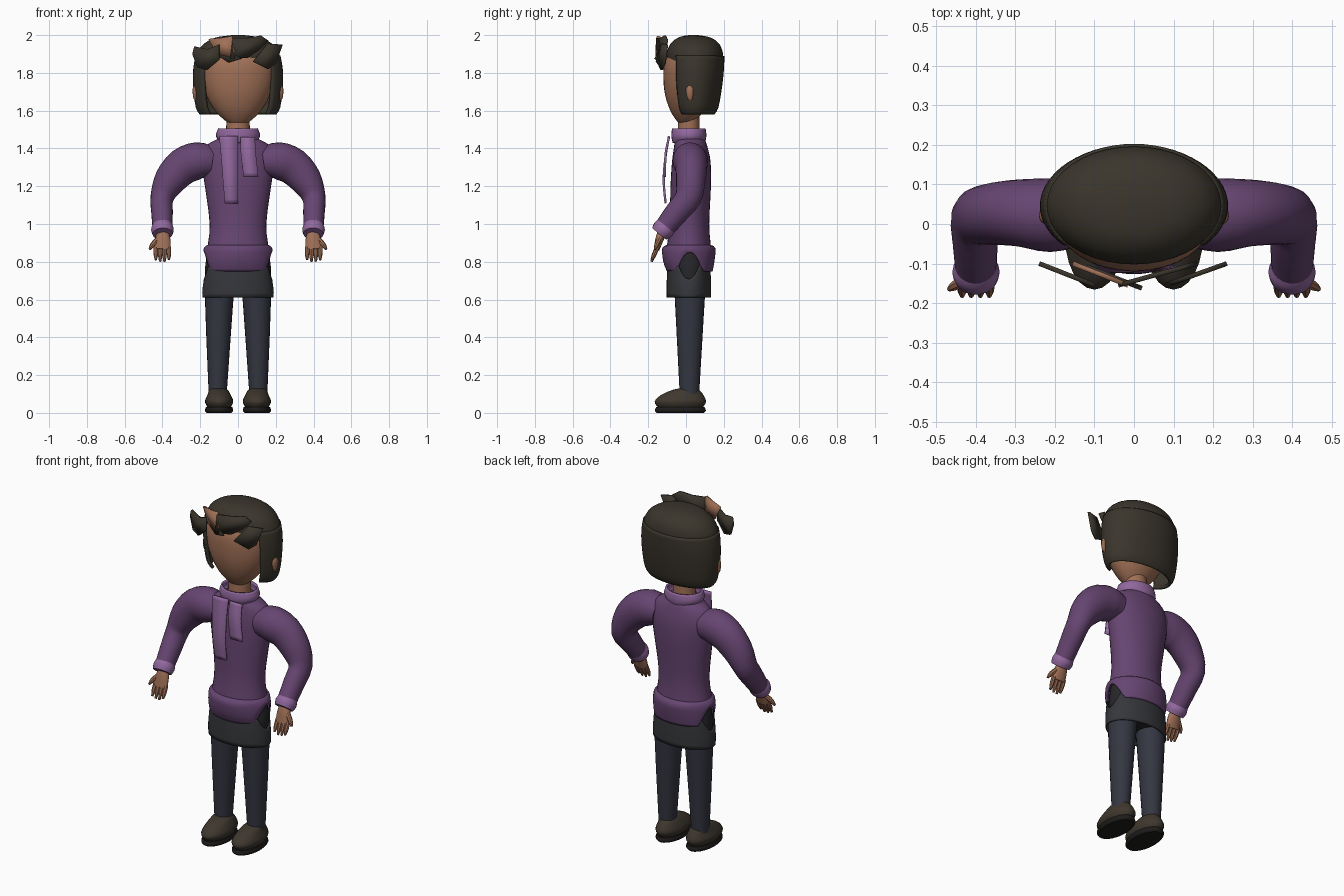
import bpy, bmesh, math
from mathutils import Vector

if "Cube" in bpy.data.objects:
    bpy.data.objects.remove(bpy.data.objects["Cube"])


def material(name, *rgb):
    col = [(c / 255 / 12.92 if c < 11 else ((c / 255 + 0.055) / 1.055) ** 2.4) for c in rgb] + [1]
    m = bpy.data.materials.new(name)
    m.use_nodes = True
    m.diffuse_color = col
    m.node_tree.nodes["Principled BSDF"].inputs["Base Color"].default_value = col
    return m


PURPLE = material("purple knit", 102, 69, 113)
LILAC = material("lilac trim", 146, 104, 158)
PANTS = material("navy trousers", 52, 54, 65)
SKIRT = material("slate skirt", 54, 55, 59)
DARK = material("dark waist", 38, 38, 41)
HAIR = material("dark brown hair", 58, 53, 44)
SKIN = material("warm skin", 160, 112, 86)
SHOE = material("brown shoe", 62, 55, 46)
SOLE = material("black sole", 30, 28, 26)


def build(name, verts, faces, mat, thick=0.0):
    mesh = bpy.data.meshes.new(name)
    mesh.from_pydata(verts, [], faces)
    bm = bmesh.new()
    bm.from_mesh(mesh)
    bmesh.ops.recalc_face_normals(bm, faces=bm.faces)
    bm.to_mesh(mesh)
    bm.free()
    mesh.materials.append(mat)
    ob = bpy.data.objects.new(name, mesh)
    bpy.context.collection.objects.link(ob)
    if thick:
        mod = ob.modifiers.new("thickness", "SOLIDIFY")
        mod.thickness = thick
        mod.offset = 0
    bpy.ops.object.select_all(action="DESELECT")
    ob.select_set(True)
    bpy.context.view_layer.objects.active = ob
    bpy.ops.object.shade_smooth_by_angle(angle=math.radians(40))
    return ob


def smooth_rows(rows, k):
    # Catmull-Rom interpolation of any tuples
    out = []
    for i in range(len(rows) - 1):
        quad = [rows[max(i - 1, 0)], rows[i], rows[i + 1], rows[min(i + 2, len(rows) - 1)]]
        for j in range(k):
            t = j / k
            out.append([0.5 * (2 * b + (c - a) * t + (2 * a - 5 * b + 4 * c - d) * t * t
                               + (3 * b - a - 3 * c + d) * t ** 3) for a, b, c, d in zip(*quad)])
    return out + [list(rows[-1])]


def tube(name, rows, mat, s=1, n=24, k=3, flat=True, arc=None, caps=True, thick=0.0):
    # rows are x, y, z, half width, half depth; flat keeps the rings level
    rows = smooth_rows(rows, k)
    pts = [Vector(r[:3]) for r in rows]
    verts, faces = [], []
    cols = n + 1 if arc else n
    for i, r in enumerate(rows):
        a, b = Vector((0, 1, 0)), Vector((1, 0, 0))
        if not flat:
            t = (pts[min(i + 1, len(pts) - 1)] - pts[max(i - 1, 0)]).normalized()
            a = (a - t * a.dot(t)).normalized()
            b = t.cross(a)
        for j in range(cols):
            w = arc[0] + (arc[1] - arc[0]) * j / n if arc else math.tau * j / n
            p = pts[i] + b * r[3] * math.cos(w) + a * r[4] * math.sin(w)
            verts.append((p.x * s, p.y, p.z))
    for i in range(len(rows) - 1):
        for j in range(n):
            q = (j + 1) % cols
            faces.append((i * cols + j, i * cols + q, (i + 1) * cols + q, (i + 1) * cols + j))
    if caps and not arc:
        faces += [tuple(range(n)), tuple(range(len(verts) - n, len(verts)))]
    return build(name, verts, faces, mat, thick)


def upright(name, rows, mat, **kw):
    # centred rings given as z, half width, half depth, y
    return tube(name, [(0, y, z, rx, ry) for z, rx, ry, y in rows], mat, **kw)


def side_peak(ob, width, base, span, lift):
    # pull the rim up or down into a point at each hip
    for v in ob.data.vertices:
        peak = max(0, (abs(v.co.x) / width - 0.82) / 0.18)
        v.co.z += lift * min(peak, 1) * max(0, (v.co.z - base) / span)


# Sweater, hem band and collar
upright("sweater_body", [(.87, .163, .118, .015), (1.0, .15, .105, .018), (1.2, .175, .107, .025),
                         (1.33, .193, .102, .028), (1.41, .172, .088, .025), (1.45, .11, .078, .02),
                         (1.48, .07, .06, .015)], PURPLE, n=32)
hem = upright("sweater_hem", [(.75, .176, .118, .02), (.80, .18, .132, .015), (.87, .17, .138, .015),
                              (.888, .155, .11, .015)], PURPLE, n=48, caps=False, thick=.006)
side_peak(hem, .176, .888, -.138, .10)
upright("collar", [(1.43, .085, .08, .015), (1.465, .112, .088, .015), (1.505, .1, .084, .015)],
        LILAC, caps=False, thick=.01)

# Waist and skirt
upright("waist", [(.64, .165, .095, .02), (.75, .176, .105, .02), (.86, .16, .1, .02)], DARK)
skirt = upright("skirt", [(.612, .185, .114, .015), (.7, .186, .114, .015), (.79, .178, .11, .015)],
                SKIRT, n=48, caps=False, thick=.006)
side_peak(skirt, .184, .612, .178, -.10)

# Neck, head
upright("neck", [(1.42, .065, .06, .015), (1.6, .06, .055, .015)], SKIN, k=1)
upright("head", [(1.525, .025, .02, -.005), (1.545, .065, .048, .0), (1.6, .122, .088, .005),
                 (1.68, .168, .118, .008), (1.77, .192, .13, .01), (1.86, .192, .128, .015),
                 (1.93, .15, .1, .03)], SKIN, n=32)

# Hair bob open over the face, with a cap on top
bob = [(1.585, .195, .098, .045), (1.62, .215, .118, .045), (1.72, .228, .136, .045),
       (1.82, .228, .145, .047), (1.89, .216, .147, .047)]
upright("hair_bob", bob, HAIR, n=40, arc=(-.7, math.pi + .7), thick=.018)
upright("hair_cap", [(1.865, .222, .146, .047), (1.9, .218, .149, .047), (1.95, .185, .132, .047),
                     (1.985, .125, .09, .045), (1.998, .05, .04, .04), (2.0, .01, .01, .04)], HAIR, n=40)


# Fringe locks: flat leaves that lean back toward the tip
def lock(name, outline, tip, root, mat):
    verts = [(x, -.155 + .055 * (x - root) / (tip - root), z) for x, z in outline]
    build(name, verts, [tuple(range(len(verts)))], mat, .012)


lock("fringe_outer_right", [(-.24, 1.9), (-.23, 1.94), (-.16, 1.925), (-.1, 1.95), (-.1, 1.87),
                            (-.165, 1.815), (-.215, 1.83)], -.24, -.1, HAIR)
lock("fringe_brown", [(-.155, 1.98), (-.09, 1.985), (-.03, 1.995), (-.015, 1.91), (-.04, 1.885),
                      (-.11, 1.9)], -.155, -.015, SKIN)
lock("fringe_middle", [(-.03, 1.985), (.05, 1.985), (.12, 1.998), (.16, 1.97), (.11, 1.92),
                       (.05, 1.88), (-.04, 1.875)], .16, -.04, HAIR)
lock("fringe_outer_left", [(.08, 1.86), (.12, 1.91), (.155, 1.955), (.235, 1.95), (.2, 1.85),
                           (.16, 1.82)], .235, .08, HAIR)
lock("fringe_inner", [(-.12, 1.9), (-.04, 1.91), (.02, 1.875), (-.05, 1.855)], -.14, .0, HAIR)


# Hanging scarf ends
def strip(name, rows):
    rows = smooth_rows(rows, 4)
    verts = [p for l, r, y, z in rows for p in ((l, y, z), (r, y, z))]
    faces = [(2 * i, 2 * i + 1, 2 * i + 3, 2 * i + 2) for i in range(len(rows) - 1)]
    build(name, verts, faces, LILAC, .012)


strip("scarf_long_end", [(-.1, 0, -.09, 1.465), (-.09, 0, -.108, 1.36), (-.08, 0, -.118, 1.23),
                         (-.07, 0, -.108, 1.11)])
strip("scarf_short_end", [(.012, .09, -.09, 1.46), (.015, .095, -.108, 1.37), (.03, .108, -.112, 1.25)])

# Paired limbs
for s, side in ((1, "left"), (-1, "right")):
    tube(side + "_leg", [(.108, .018, .07, .046, .05), (.1, .02, .58, .074, .078),
                         (.09, .02, .74, .078, .088)], PANTS, s)
    tube(side + "_sole", [(.1, -.03, 0, .066, .125), (.1, -.03, .012, .075, .135),
                          (.1, -.03, .03, .07, .128)], SOLE, s)
    tube(side + "_shoe", [(.1, -.03, .03, .062, .12), (.1, -.03, .06, .075, .136),
                          (.1, -.02, .095, .062, .112), (.103, .0, .122, .048, .07),
                          (.105, .01, .13, .03, .04)], SHOE, s)
    tube(side + "_sleeve", [(.14, .025, 1.33, .08, .08), (.21, .022, 1.335, .098, .093),
                            (.29, .028, 1.305, .098, .085), (.36, .025, 1.23, .085, .078),
                            (.402, .012, 1.14, .062, .07), (.402, -.05, 1.06, .057, .063),
                            (.4, -.12, .972, .052, .054)], PURPLE, s, flat=False)
    tube(side + "_cuff", [(.4, -.105, .99, .053, .055), (.4, -.122, .97, .06, .058),
                          (.399, -.14, .948, .053, .05)], LILAC, s, flat=False)
    tube(side + "_palm", [(.398, -.125, .96, .03, .024), (.398, -.14, .92, .04, .022),
                          (.4, -.156, .865, .044, .015)], SKIN, s, n=16, flat=False)
    for i in range(4):
        x, drop = .366 + .023 * i, (.0, .012, .01, .002)[i]
        tube(f"{side}_finger_{i + 1}", [(x, -.15, .88, .012, .012), (x, -.168, .84, .012, .012),
                                        (x, -.182, .812 - drop, .006, .006)],
             SKIN, s, n=8, flat=False)
    tube(side + "_thumb", [(.425, -.14, .92, .014, .014), (.452, -.155, .89, .013, .013),
                           (.468, -.165, .865, .006, .006)], SKIN, s, n=8, flat=False)
    tube(side + "_ear", [(.222, .025, 1.65, .004, .006), (.224, .022, 1.67, .013, .016),
                         (.225, .022, 1.715, .015, .022), (.222, .025, 1.745, .004, .006)],
         SKIN, s, n=12)
